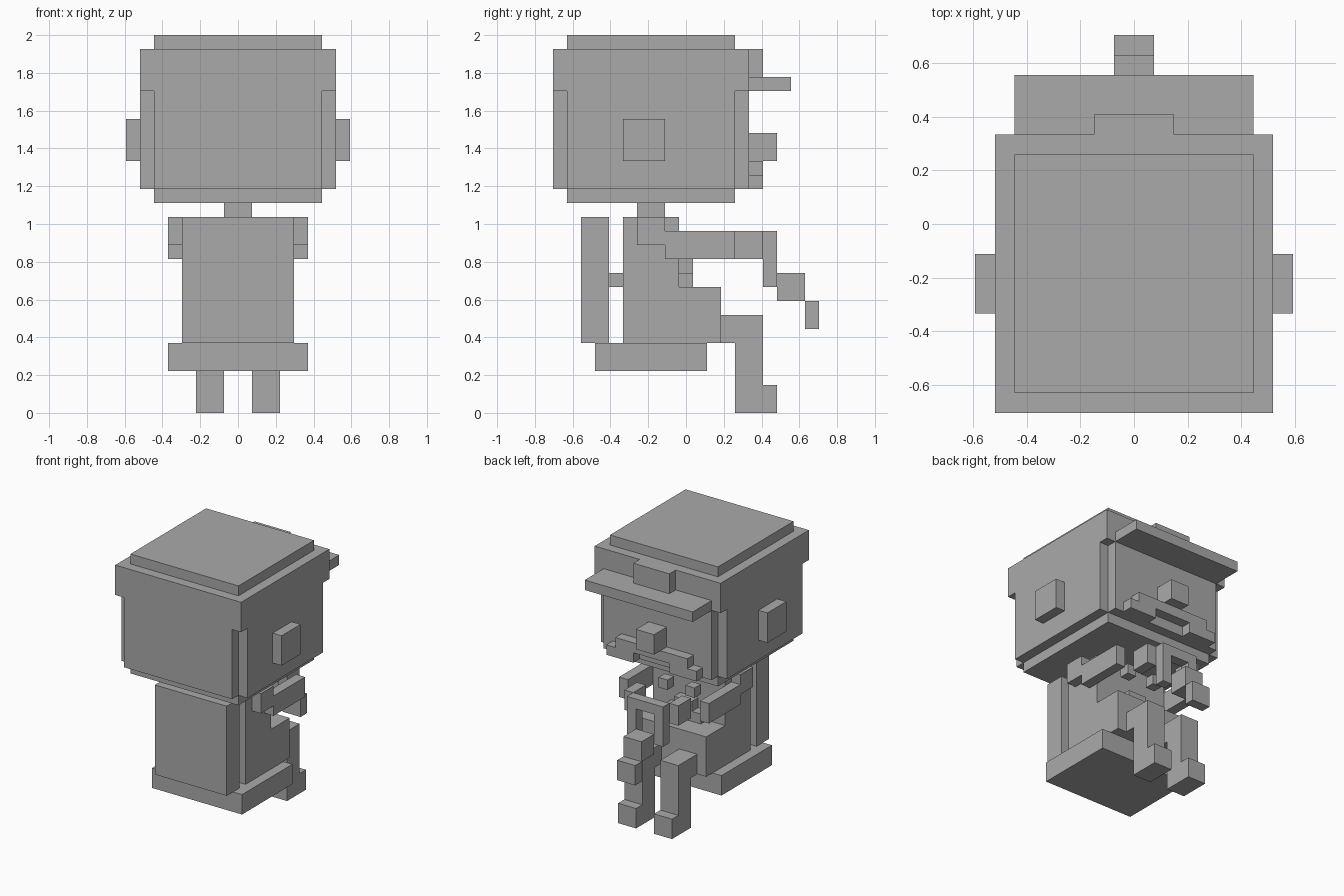
import bpy

if "Cube" in bpy.data.objects:
    bpy.data.objects.remove(bpy.data.objects["Cube"])

U = 2 / 27  # one block of the grid

grey = bpy.data.materials.new("plain grey")
grey.diffuse_color = (0.4, 0.4, 0.4, 1)
grey.use_nodes = True
grey.node_tree.nodes["Principled BSDF"].inputs["Base Color"].default_value = grey.diffuse_color


def box(name, x0, x1, y0, y1, z0, z1):
    """Box in block units; y counts from the rear-most block (0) to 19."""
    xs, ys, zs = [(v * U) for v in (x0, x1)], [(v - 9.5) * U for v in (y0, y1)], [v * U for v in (z0, z1)]
    bpy.ops.mesh.primitive_cube_add(size=1, location=(sum(xs) / 2, sum(ys) / 2, sum(zs) / 2))
    ob = bpy.context.object
    ob.name = name
    ob.scale = (xs[1] - xs[0], ys[1] - ys[0], zs[1] - zs[0])
    bpy.ops.object.transform_apply(location=False, rotation=False, scale=True)
    ob.data.materials.append(grey)
    return ob


def mid(name, half, *rest):
    return box(name, -half, half, *rest)


def pair(name, x0, x1, *rest):
    box(name + "_left", -x1, -x0, *rest)
    box(name + "_right", x0, x1, *rest)


# head: wide top band, notched lower corners, stepped crown and chin
mid("head_wide", 7, 1, 13, 16, 23)
mid("head_deep", 6, 0, 14, 16, 23)
mid("cap_band", 7, 0, 14, 23, 26)
mid("cap_crown", 6, 1, 13, 26, 27)
mid("chin", 6, 1, 13, 15, 16)
pair("ear", 7, 8, 5, 8, 18, 21)

# cap and face details
mid("cap_brim", 6, 14, 17, 23, 24)
mid("cap_badge", 2, 14, 15, 24, 26)
mid("nose", 1, 14, 16, 18, 20)
mid("moustache_top", 4, 14, 15, 17, 18)
pair("moustache_tip", 2, 5, 14, 15, 16, 17)

# body
mid("neck", 1, 6, 8, 14, 15)
mid("chest", 4, 5, 9, 9, 14)
mid("belly", 4, 5, 12, 5, 9)
mid("shirt_front", 1, 9, 10, 10, 11)
mid("shirt_hem", 2, 9, 10, 9, 10)
pair("collar_tip", 1, 2, 10, 11, 12, 13)

# arms and hands
pair("shoulder", 4, 5, 6, 8, 12, 14)
pair("forearm", 4, 5, 8, 13, 11, 13)
pair("hand", 2, 3, 13, 15, 11, 13)

# held object: upside-down U with a stepped drooping end
mid("held_bar", 2, 15, 16, 12, 13)
pair("held_side", 1, 2, 15, 16, 9, 12)
mid("held_block", 1, 16, 18, 8, 10)
mid("held_end", 1, 18, 19, 6, 8)

# legs
pair("thigh", 1, 3, 12, 13, 5, 7)
pair("lower_leg", 1, 3, 13, 15, 0, 7)
pair("foot", 1, 3, 15, 16, 0, 2)

# seat
mid("seat", 5, 3, 11, 3, 5)
mid("seat_back", 4, 2, 4, 5, 14)
mid("back_connector", 1, 4, 5, 9, 10)
